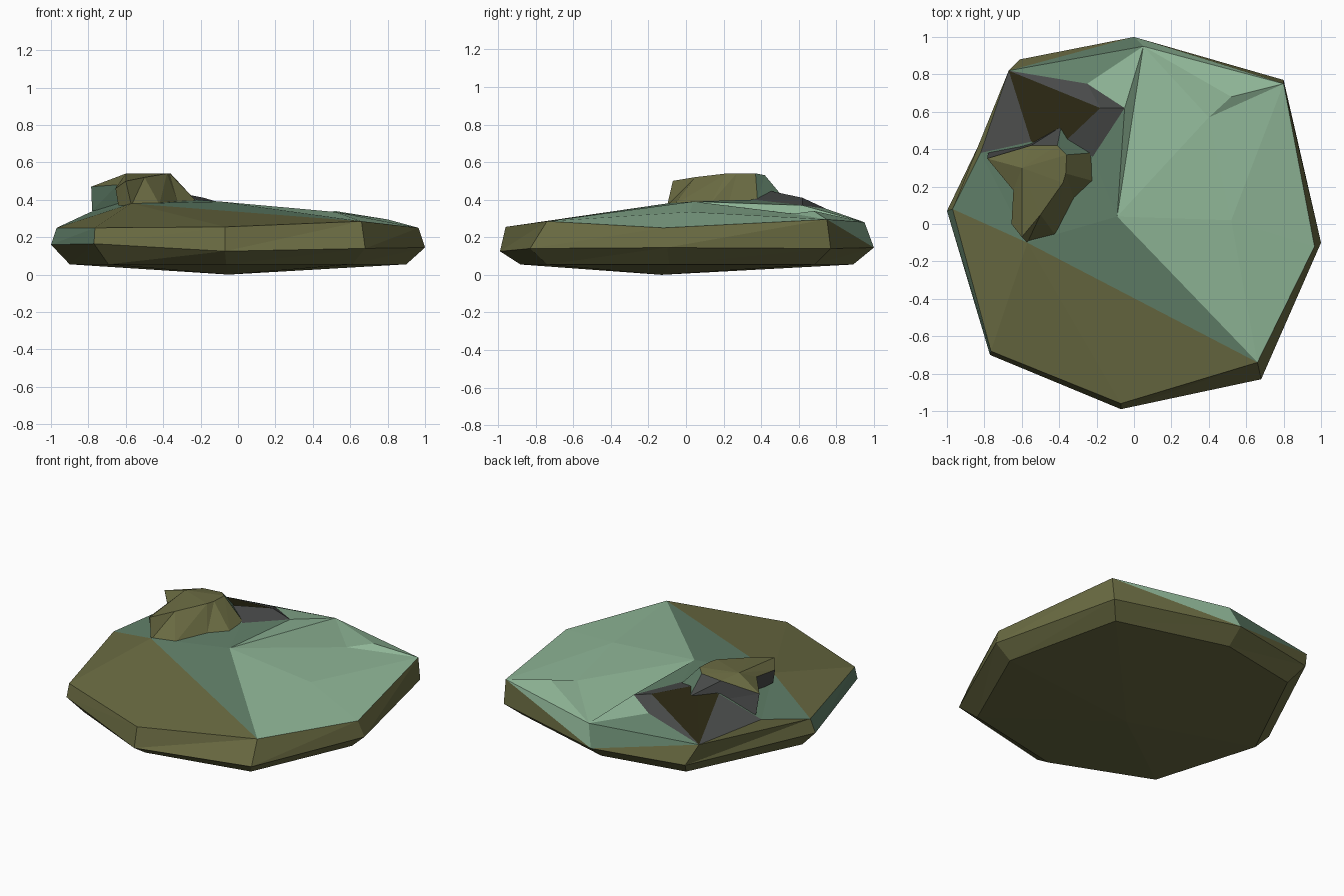
import bpy, bmesh

if "Cube" in bpy.data.objects:
    bpy.data.objects.remove(bpy.data.objects["Cube"])

# Flat colours, given as sRGB and converted to linear
def material(name, rgb):
    lin = [((c / 255 + 0.055) / 1.055) ** 2.4 for c in rgb]
    m = bpy.data.materials.new(name)
    m.diffuse_color = (*lin, 1)
    m.use_nodes = True
    m.node_tree.nodes["Principled BSDF"].inputs["Base Color"].default_value = m.diffuse_color
    return m

MATS = [material("olive_stone", (106, 107, 66)),
        material("dark_moss", (98, 129, 106)),
        material("light_moss", (144, 183, 152)),
        material("grey_rock", (72, 74, 73)),
        material("dark_hollow", (40, 37, 17))]
OLIVE, MOSS, LIGHT, GREY, DARK = range(5)

def build(name, points, faces):
    """points: {label: xyz}; faces: (colour, labels)"""
    bm = bmesh.new()
    v = {k: bm.verts.new(p) for k, p in points.items()}
    for colour, labels in faces:
        bm.faces.new([v[k] for k in labels]).material_index = colour
    bmesh.ops.recalc_face_normals(bm, faces=bm.faces[:])
    me = bpy.data.meshes.new(name)
    bm.to_mesh(me)
    bm.free()
    for m in MATS:
        me.materials.append(m)
    ob = bpy.data.objects.new(name, me)
    bpy.context.collection.objects.link(ob)
    return ob

# Slab: eight-sided widest ring and top rim, counter-clockwise from the left
mid = [(-1, .07, .16), (-.77, -.70, .165), (-.07, -.99, .125), (.68, -.83, .14),
       (1, -.10, .145), (.80, .77, .14), (0, 1, .145), (-.61, .88, .15)]
rim = [(-.97, .08, .25), (-.765, -.68, .25), (-.07, -.96, .255), (.66, -.74, .285),
       (.965, -.12, .25), (.80, .75, .295), (.05, .95, .28), (-.67, .82, .28)]
pts = {"base": (-.05, -.13, 0)}
for i in range(8):
    x, y, z = mid[i]
    pts["b%d" % i] = (x * .9, y * .89, .055)
    pts["m%d" % i] = mid[i]
    pts["t%d" % i] = rim[i]

faces = []
for i in range(8):
    j = (i + 1) % 8
    b, m, t, b2, m2, t2 = ["%s%d" % (r, k) for k in (i, j) for r in "bmt"]
    faces += [(OLIVE, ("base", b2, b)), (OLIVE, (b, b2, m2)), (OLIVE, (b, m2, m))]
    if i == 5:      # moss hanging over the back rim
        faces += [(OLIVE, (m, m2, t)), (LIGHT, (t, m2, t2))]
    elif i == 6:
        faces += [(MOSS, (m, t2, t)), (OLIVE, (m, m2, t2))]
    else:
        c = MOSS if i == 0 else OLIVE
        faces += [(c, (m, m2, t2)), (c, (m, t2, t))]

# Top surface: summit, moss plain, back ridge and dark hollow
pts.update(C=(-.09, .04, .39), N=(-.57, -.10, .38), E=(.52, .02, .335),
           J=(.40, .57, .325), K=(.52, .68, .34), P=(-.18, .62, .41),
           Q=(-.05, .62, .37), R=(-.25, .75, .35), S=(-.22, .36, .40),
           T=(-.38, .43, .45), D=(-.55, .44, .44), W=(-.82, .38, .32))
top = {OLIVE: "t0 t1 N,t1 t2 N,t2 t3 N,t7 t0 W",
       MOSS: "N t3 C,t0 N W,N C S,N S T,N T D,N D W,C Q S,t7 R t6",
       LIGHT: "t3 E C,t3 t4 E,t4 t5 E,E t5 J,J t5 K,J K t6,K t5 t6,"
              "C E J,C J t6,C t6 Q,Q t6 R",
       GREY: "S Q P,T S P,P Q R,t7 P R,t7 W D",
       DARK: "t7 T P,t7 D T"}
for colour, tris in top.items():
    faces += [(colour, tri.split()) for tri in tris.split(",")]
build("rock_slab", pts, faces)

# Boulder: ten-sided foot lofted to an overhanging crown with a low summit
foot = [(-.64, 0, .37), (-.57, -.10, .37), (-.42, -.06, .375), (-.32, .13, .38),
        (-.22, .23, .39), (-.23, .38, .40), (-.39, .52, .41), (-.56, .43, .40),
        (-.78, .38, .34), (-.62, .20, .37)]
crown = [(-.655, 0, .46), (-.60, -.07, .50), (-.50, .05, .52), (-.38, .22, .54),
         (-.365, .27, .54), (-.36, .37, .54), (-.41, .42, .53), (-.55, .42, .52),
         (-.785, .35, .47), (-.645, .18, .48)]
panel = [OLIVE] * 5 + [MOSS, GREY, GREY, MOSS, GREY]
pts = {"peak": (-.60, .30, .54)}
faces = [(OLIVE, ["f%d" % i for i in range(10)])]
for i in range(10):
    pts["f%d" % i], pts["c%d" % i] = foot[i], crown[i]
    f, c, f2, c2 = ["%s%d" % (r, k) for k in (i, (i + 1) % 10) for r in "fc"]
    faces += [(panel[i], (f, f2, c2)), (panel[i], (f, c2, c)),
              (OLIVE, ("peak", c, c2))]
build("boulder", pts, faces)
